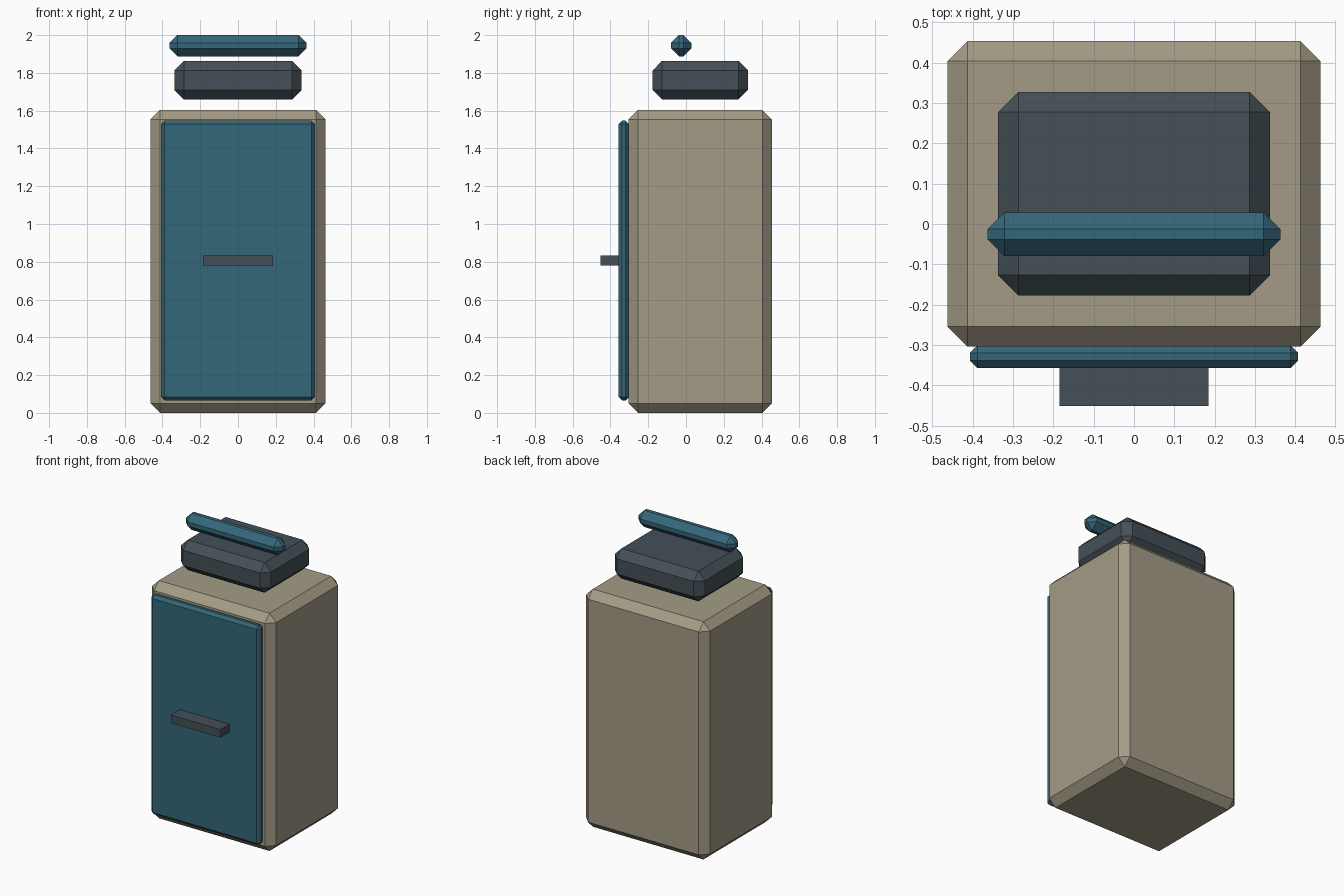
import bpy

if "Cube" in bpy.data.objects:
    bpy.data.objects.remove(bpy.data.objects["Cube"])


def material(name, color):
    m = bpy.data.materials.new(name)
    m.diffuse_color = (*color, 1)
    m.use_nodes = True
    m.node_tree.nodes["Principled BSDF"].inputs["Base Color"].default_value = m.diffuse_color
    return m


BEIGE = material("beige", (0.37, 0.33, 0.24))
TEAL = material("teal", (0.036, 0.135, 0.195))
DARK = material("dark_grey", (0.058, 0.08, 0.095))


def box(name, lo, hi, mat, chamfer=0.0):
    """Box between two corners with an optional flat chamfer on every edge."""
    bpy.ops.mesh.primitive_cube_add(size=1, location=[(a + b) / 2 for a, b in zip(lo, hi)])
    ob = bpy.context.object
    ob.name = name
    ob.scale = [b - a for a, b in zip(lo, hi)]
    bpy.ops.object.transform_apply(location=False, rotation=False, scale=True)
    ob.data.materials.append(mat)
    if chamfer:
        bev = ob.modifiers.new("chamfer", 'BEVEL')
        bev.width = chamfer
        bev.segments = 1
    return ob


# Cabinet body
box("body", (-0.463, -0.304, 0), (0.463, 0.454, 1.604), BEIGE, 0.05)
# Front door panel and its handle
box("door", (-0.407, -0.357, 0.066), (0.407, -0.301, 1.547), TEAL, 0.0185)
box("handle", (-0.185, -0.452, 0.779), (0.185, -0.357, 0.834), DARK)
# Block hovering above the body, and the bar above it
box("top_block", (-0.337, -0.177, 1.66), (0.337, 0.328, 1.863), DARK, 0.05)
box("top_bar", (-0.363, -0.08, 1.888), (0.363, 0.029, 2.0), TEAL, 0.042)
